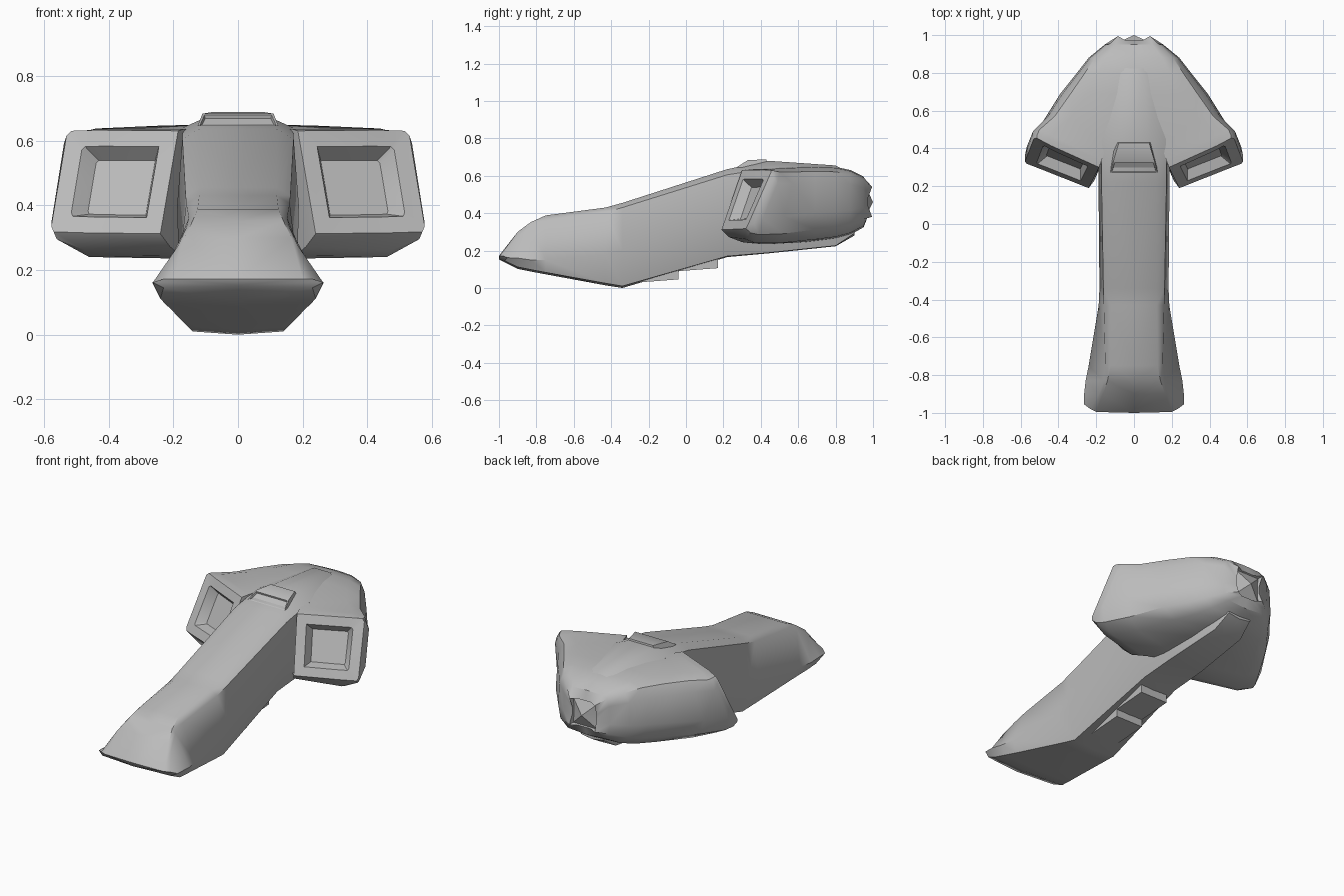
import bpy, bmesh
from mathutils import Vector

if "Cube" in bpy.data.objects:
    bpy.data.objects.remove(bpy.data.objects["Cube"])

grey = bpy.data.materials.new("hull grey")
grey.diffuse_color = (0.5, 0.5, 0.5, 1)
grey.use_nodes = True
grey.node_tree.nodes["Principled BSDF"].inputs["Base Color"].default_value = grey.diffuse_color


def finish(name, bm, mirror=True, angle=0.6):
    bmesh.ops.remove_doubles(bm, verts=bm.verts, dist=0.0005)
    bmesh.ops.recalc_face_normals(bm, faces=bm.faces)
    if mirror:
        geo = bm.verts[:] + bm.edges[:] + bm.faces[:]
        bmesh.ops.mirror(bm, geom=geo, axis='X', merge_dist=0.0005)
        bmesh.ops.recalc_face_normals(bm, faces=bm.faces)
    me = bpy.data.meshes.new(name)
    bm.to_mesh(me)
    bm.free()
    me.materials.append(grey)
    ob = bpy.data.objects.new(name, me)
    bpy.context.collection.objects.link(ob)
    bpy.ops.object.select_all(action='DESELECT')
    ob.select_set(True)
    bpy.context.view_layer.objects.active = ob
    bpy.ops.object.shade_smooth_by_angle(angle=angle)
    return ob


def bridge(bm, a, b, closed):
    n = len(a)
    for i in range(n if closed else n - 1):
        j = (i + 1) % n
        bm.faces.new((a[i], a[j], b[j], b[i]))


def add_ring(bm, pts):
    return [bm.verts.new(p) for p in pts]


# fuselage: y, top z, flat half width, shoulder x z, widest x z, low x z, bottom z
stations = [
    (-0.90, 0.300, 0.165, 0.185, 0.275, 0.264, 0.16, 0.240, 0.112, 0.102),
    (-0.83, 0.352, 0.140, 0.160, 0.330, 0.256, 0.15, 0.228, 0.098, 0.088),
    (-0.75, 0.388, 0.125, 0.152, 0.360, 0.240, 0.15, 0.212, 0.083, 0.073),
    (-0.43, 0.430, 0.120, 0.160, 0.405, 0.187, 0.18, 0.155, 0.025, 0.014),
    (-0.34, 0.455, 0.120, 0.162, 0.430, 0.183, 0.20, 0.140, 0.010, 0.000),
    (0.22, 0.635, 0.120, 0.172, 0.605, 0.188, 0.40, 0.110, 0.170, 0.165),
    (0.44, 0.680, 0.080, 0.170, 0.640, 0.186, 0.42, 0.110, 0.188, 0.185),
    (0.80, 0.655, 0.050, 0.120, 0.625, 0.130, 0.45, 0.090, 0.226, 0.223),
    (0.90, 0.600, 0.050, 0.070, 0.570, 0.080, 0.46, 0.075, 0.292, 0.280),
]
bm = bmesh.new()
prev = add_ring(bm, [(0, -1, 0.172), (0.2, -0.995, 0.172), (0.23, -0.98, 0.172),
                     (0.264, -0.955, 0.162), (0.23, -0.97, 0.145), (0, -1, 0.152)])
bm.faces.new(prev)
for y, zt, a, sx, sz, wx, wz, lx, lz, zb in stations:
    cur = add_ring(bm, [(0, y, zt), (a, y, zt), (sx, y, sz), (wx, y, wz), (lx, y, lz), (0, y, zb)])
    bridge(bm, prev, cur, False)
    prev = cur
bm.faces.new(prev)
finish("fuselage", bm, angle=0.7)

# rear body with two angled intakes, lofted from the intake face to the tail
mouth = [Vector(p) for p in [
    (.185, .30, .63), (.44, .415, .632), (.515, .455, .63), (.53, .453, .615),
    (.577, .33, .335), (.57, .32, .318), (.48, .285, .315), (.24, .19, .312)]]
lip = [(.17, .34, .635), (.44, .44, .635), (.512, .475, .626), (.538, .47, .59),
       (.577, .365, .345), (.56, .345, .295), (.475, .315, .262), (.21, .23, .272)]
shoulder = [(.15, .40, .637), (.44, .47, .637), (.50, .50, .620), (.535, .49, .56),
            (.567, .41, .37), (.54, .39, .285), (.46, .37, .240), (.18, .30, .245)]
waist = [(0, .55, .65), (.33, .57, .642), (.42, .57, .62), (.455, .57, .56),
         (.49, .53, .38), (.465, .52, .29), (.39, .50, .240), (0, .42, .232)]
bm = bmesh.new()
r0, r1, r2, prev = [add_ring(bm, p) for p in (mouth, lip, shoulder, waist)]
bridge(bm, r0, r1, True)
bridge(bm, r1, r2, True)
bridge(bm, r2, prev, False)
for y, w, zt, zb in [(.69, .39, .652, .248), (.80, .302, .648, .262), (.88, .240, .630, .285),
                     (.95, .155, .595, .325), (.995, .085, .54, .38)]:
    prof = [(0, 1), (.62, .985), (.86, .93), (.97, .78), (1, .38), (.94, .16), (.74, .03), (0, 0)]
    tail = y > .96
    if tail:  # square tail opening with standing corners
        prof = [(0, 1), (.5, 1), (1, 1), (.94, .6), (.94, .4), (1, 0), (.5, 0), (0, 0)]
    cur = add_ring(bm, [(w * u, y - (.024 if tail and u < 1 else 0), zb + (zt - zb) * v)
                        for u, v in prof])
    bridge(bm, prev, cur, False)
    prev = cur
# recessed tail nozzle with a low pyramid
pit = add_ring(bm, [(v.co.x * .95, .963, .46 + (v.co.z - .46) * .95) for v in prev])
bridge(bm, prev, pit, False)
tip = bm.verts.new((0, 1, .46))
for i in range(7):
    bm.faces.new((pit[i], pit[i + 1], tip))
# intake frame, tapered walls and floor
c = sum((mouth[i] for i in (0, 2, 5, 7)), Vector()) / 4
nrm = (mouth[2] - mouth[0]).cross(mouth[7] - mouth[0]).normalized()
if nrm.y < 0:
    nrm = -nrm
last = r0
for s, d in [(.69, 0), (.53, .05)]:
    cur = add_ring(bm, [c + (p - c) * s + nrm * d for p in mouth])
    bridge(bm, last, cur, True)
    last = cur
bm.faces.new(last)
finish("rear_body", bm, angle=0.65)


def wedge(front, back):
    """Box between two (y, half width, z) pairs of edges: bottom then top."""
    b = bmesh.new()
    rings = []
    for y0, w0, z0, y1, w1, z1 in (front, back):
        rings.append(add_ring(b, [(-w0, y0, z0), (w0, y0, z0), (w1, y1, z1), (-w1, y1, z1)]))
    bridge(b, rings[0], rings[1], True)
    b.faces.new(rings[0])
    b.faces.new(rings[1])
    return b


# top scoop with sunk front opening
b = wedge((.27, .125, .645, .33, .11, .683), (.44, .105, .64, .43, .08, .688))
b.faces.ensure_lookup_table()
f = [b.faces[-2]]
bmesh.ops.recalc_face_normals(b, faces=b.faces)
bmesh.ops.inset_individual(b, faces=f, thickness=.01, depth=0)
bmesh.ops.inset_individual(b, faces=f, thickness=.004, depth=-.01)
finish("top_scoop", b, mirror=False)

# two rear-facing belly vents
for k, (y, z) in enumerate([(-.25, .03), (-.04, .09)]):
    b = wedge((y, .09, z, y, .09, z + .06), (y + .21, .09, z + .016, y + .21, .09, z + .08))
    finish("belly_vent_%d" % (k + 1), b, mirror=False)
